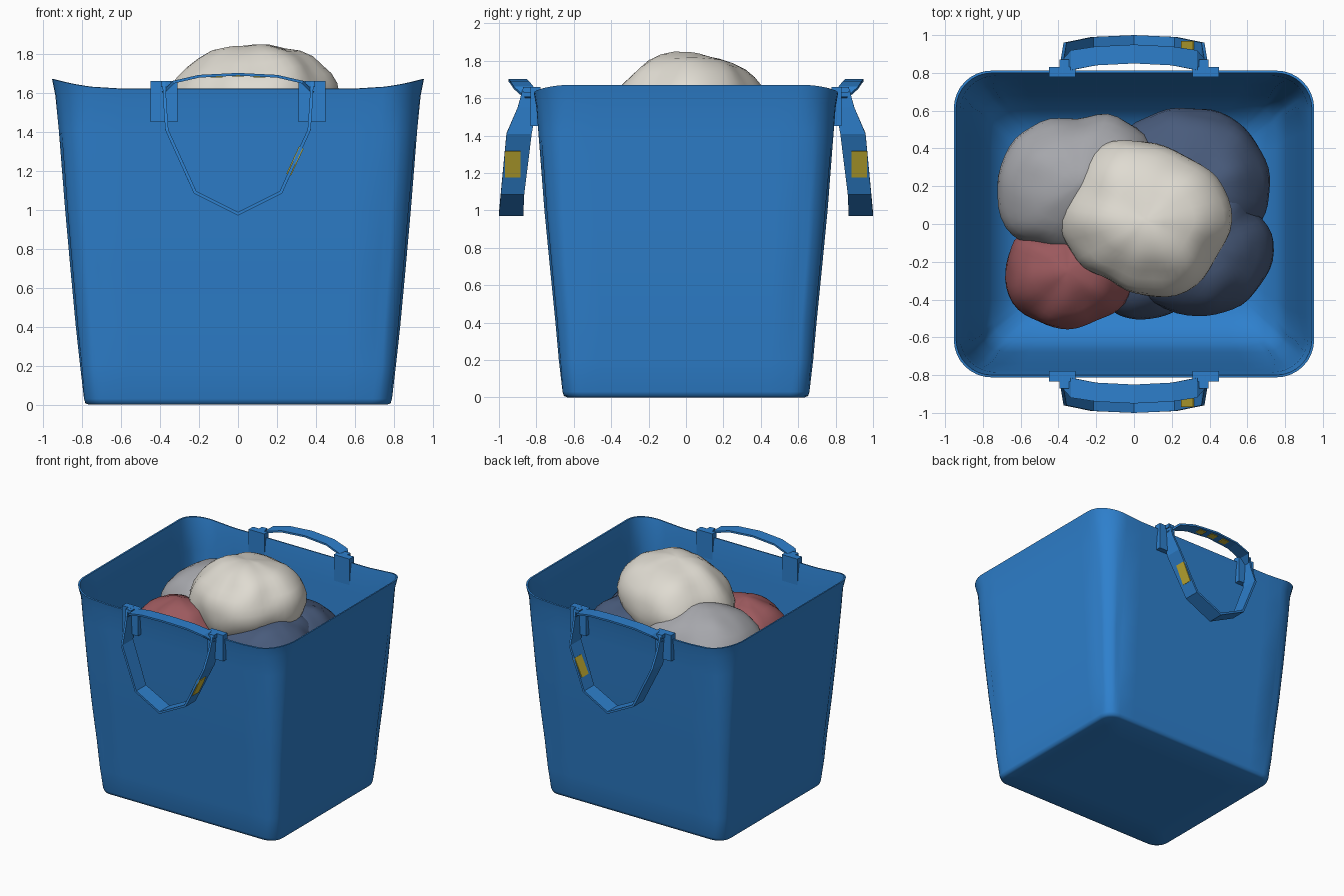
import bpy, bmesh, math
from mathutils import Vector, noise

old = bpy.data.objects.get("Cube")
if old:
    bpy.data.objects.remove(old, do_unlink=True)


def material(name, rgb):
    m = bpy.data.materials.new(name)
    m.use_nodes = True
    m.diffuse_color = (*rgb, 1)
    bsdf = m.node_tree.nodes["Principled BSDF"]
    bsdf.inputs["Base Color"].default_value = (*rgb, 1)
    bsdf.inputs["Roughness"].default_value = 0.8
    return m


BLUE = material("basket blue", (0.027, 0.215, 0.61))
YELLOW = material("tag yellow", (0.58, 0.45, 0.035))
WHITE = material("cloth white", (0.74, 0.71, 0.64))
GREY = material("cloth grey", (0.38, 0.385, 0.41))
RED = material("cloth red", (0.33, 0.10, 0.11))
NAVY = material("cloth navy", (0.066, 0.105, 0.20))


def finish(bm, name, mat, smooth=None):
    bmesh.ops.recalc_face_normals(bm, faces=bm.faces)
    me = bpy.data.meshes.new(name)
    bm.to_mesh(me)
    bm.free()
    ob = bpy.data.objects.new(name, me)
    bpy.context.collection.objects.link(ob)
    me.materials.append(mat)
    if smooth:
        bpy.ops.object.select_all(action='DESELECT')
        ob.select_set(True)
        bpy.context.view_layer.objects.active = ob
        bpy.ops.object.shade_smooth_by_angle(angle=math.radians(smooth))
    return ob


def skin(bm, rings):
    """Join closed rings of points with quads and cap both ends."""
    rows = [[bm.verts.new(p) for p in ring] for ring in rings]
    for a, b in zip(rows, rows[1:]):
        for i in range(len(a)):
            j = (i + 1) % len(a)
            bm.faces.new((a[i], a[j], b[j], b[i]))
    bm.faces.new(rows[0])
    bm.faces.new(rows[-1])


# Basket: rounded rectangles lofted up the outside and down the inside
def basket_ring(z, hx, hy, r, arc=8, side=10):
    pts = []
    corners = [(1, 1), (-1, 1), (-1, -1), (1, -1)]
    for k, (sx, sy) in enumerate(corners):
        for i in range(arc + 1):
            a = math.pi / 2 * (k + i / arc)
            # soft vertical crease beside each corner
            crease = 0.012 * math.sin(math.pi * min(z / 1.5, 1)) if i in (1, arc - 1) else 0
            d = r - crease
            pts.append(Vector((sx * (hx - r) + d * math.cos(a), sy * (hy - r) + d * math.sin(a), z)))
        nx, ny = corners[(k + 1) % 4]
        end_a = math.pi / 2 * (k + 1)
        end = Vector((nx * (hx - r) + r * math.cos(end_a), ny * (hy - r) + r * math.sin(end_a), z))
        start = pts[-1].copy()
        pts += [start.lerp(end, i / side) for i in range(1, side)]
    # the rim rises towards the two short walls
    for p in pts:
        p.z += 0.05 * max(0, (abs(p.x) - 0.6) / 0.35) ** 2 * (z / 1.62) ** 6
    return pts


profile = [
    (0, 0.5, 0.4, 0.06), (0, 0.765, 0.635, 0.09), (0.008, 0.783, 0.653, 0.1), (0.03, 0.79, 0.66, 0.1),
    (0.2, 0.81, 0.68, 0.11), (0.4, 0.832, 0.698, 0.13), (0.7, 0.86, 0.728, 0.14),
    (1, 0.887, 0.757, 0.16), (1.4, 0.92, 0.788, 0.18), (1.55, 0.937, 0.8, 0.2), (1.62, 0.954, 0.812, 0.2),
    (1.622, 0.942, 0.8, 0.19), (1.53, 0.922, 0.785, 0.19), (1.4, 0.905, 0.773, 0.17),
    (1, 0.87, 0.74, 0.15), (0.4, 0.81, 0.68, 0.12), (0.15, 0.75, 0.62, 0.12),
    (0.06, 0.6, 0.48, 0.1), (0.04, 0.3, 0.2, 0.08)]
bm = bmesh.new()
skin(bm, [basket_ring(*p) for p in profile])
finish(bm, "basket", BLUE, 60)


# Clothes: soft lumps whose plan outline is given by twelve radii
def lump(name, mat, centre, height, radii, tilt=0.0, segs=48, rows=18):
    n = len(radii)
    rings = []
    for k in range(rows):
        t = math.pi * ((k + 0.3) / (rows - 0.4) - 0.5)
        ring = []
        for i in range(segs):
            f = i / segs * n
            j, w = int(f), f % 1
            w = w * w * (3 - 2 * w)
            r = radii[j] * (1 - w) + radii[(j + 1) % n] * w
            a = math.tau * i / segs
            d = Vector((math.cos(a) * math.cos(t), math.sin(a) * math.cos(t), math.sin(t)))
            bump = 1 + 0.07 * noise.noise(d * 2.2 + Vector(centre) * 5) * (0.35 + abs(d.z))
            p = Vector((d.x * r, d.y * r, d.z * height)) * bump
            p.z += tilt * p.x
            ring.append(p + Vector(centre))
        rings.append(ring)
    b = bmesh.new()
    skin(b, rings)
    finish(b, name, mat, 80)


lump("white_cloth", WHITE, (0.06, 0.02, 1.53), 0.315,
     [.46, .44, .40, .42, .46, .42, .46, .42, .37, .40, .44, .42], 0.08)
lump("grey_cloth", GREY, (-0.3, 0.2, 1.31), 0.32,
     [.40, .45, .42, .36, .39, .42, .43, .44, .39, .35, .38, .40])
lump("red_cloth", RED, (-0.35, -0.25, 1.23), 0.3,
     [.35, .33, .30, .25, .25, .33, .33, .34, .31, .31, .30, .35])
lump("navy_cloth_back", NAVY, (0.35, 0.2, 1.17), 0.31,
     [.37, .38, .39, .41, .45, .50, .45, .40, .40, .40, .40, .38])
lump("navy_cloth_front", NAVY, (0.38, -0.1, 1.2), 0.31,
     [.36, .32, .40, .40, .40, .40, .40, .45, .41, .39, .38, .37])
lump("navy_cloth_low", NAVY, (0.05, -0.2, 1.08), 0.28, [.31] * 12)


# Handles: flat straps through stations (x, z, inner y, outer y), mirrored front to back
def mirror_y(ob):
    mod = ob.modifiers.new("front and back", 'MIRROR')
    mod.use_axis = (False, True, False)
    mod.use_clip = False


def strap(name, mat, stations, thick):
    b = bmesh.new()
    pairs = [(b.verts.new((x, y0, z)), b.verts.new((x, y1, z))) for x, z, y0, y1 in stations]
    for p, q in zip(pairs, pairs[1:]):
        b.faces.new((p[0], p[1], q[1], q[0]))
    ob = finish(b, name, mat)
    mod = ob.modifiers.new("thickness", 'SOLIDIFY')
    mod.thickness = thick
    mod.offset = 0
    mod.use_even_offset = True
    mirror_y(ob)


def both_sides(half):
    """Half a strap ending on the centre line, continued to the other side."""
    return half + [(-x, z, a, b) for x, z, a, b in reversed(half[:-1])]


strap("hanging_loop", BLUE, both_sides([
    (0.38, 1.66, 0.80, 0.87), (0.375, 1.55, 0.80, 0.90), (0.365, 1.41, 0.825, 0.96),
    (0.22, 1.09, 0.865, 0.99), (0, 0.98, 0.87, 1.0)]), 0.016)
strap("carry_arch", BLUE, both_sides([
    (0.385, 1.60, 0.80, 0.86), (0.33, 1.655, 0.815, 0.92), (0.2, 1.685, 0.84, 0.94),
    (0, 1.695, 0.85, 0.95)]), 0.014)
strap("loop_tag", YELLOW, [(0.325, 1.32, 0.885, 0.968), (0.26, 1.18, 0.885, 0.968)], 0.026)
for i in (-1, 0, 1):
    x = 0.11 * i
    z = 1.687 - 0.005 * abs(i)
    strap("arch_tag", YELLOW, [(x - 0.03, z, 0.87, 0.925), (x + 0.03, z, 0.87, 0.925)], 0.008)


# Clips that hook the handles over the rim
def box(name, centre, size):
    b = bmesh.new()
    bmesh.ops.create_cube(b, size=1)
    bmesh.ops.scale(b, vec=size, verts=b.verts)
    bmesh.ops.translate(b, vec=centre, verts=b.verts)
    mirror_y(finish(b, name, BLUE))


for s, label in ((1, "left"), (-1, "right")):
    box(label + "_clip", (0.38 * s, 0.805, 1.555), (0.14, 0.055, 0.21))
    box(label + "_clip_pin", (0.37 * s, 0.845, 1.645), (0.05, 0.05, 0.03))
